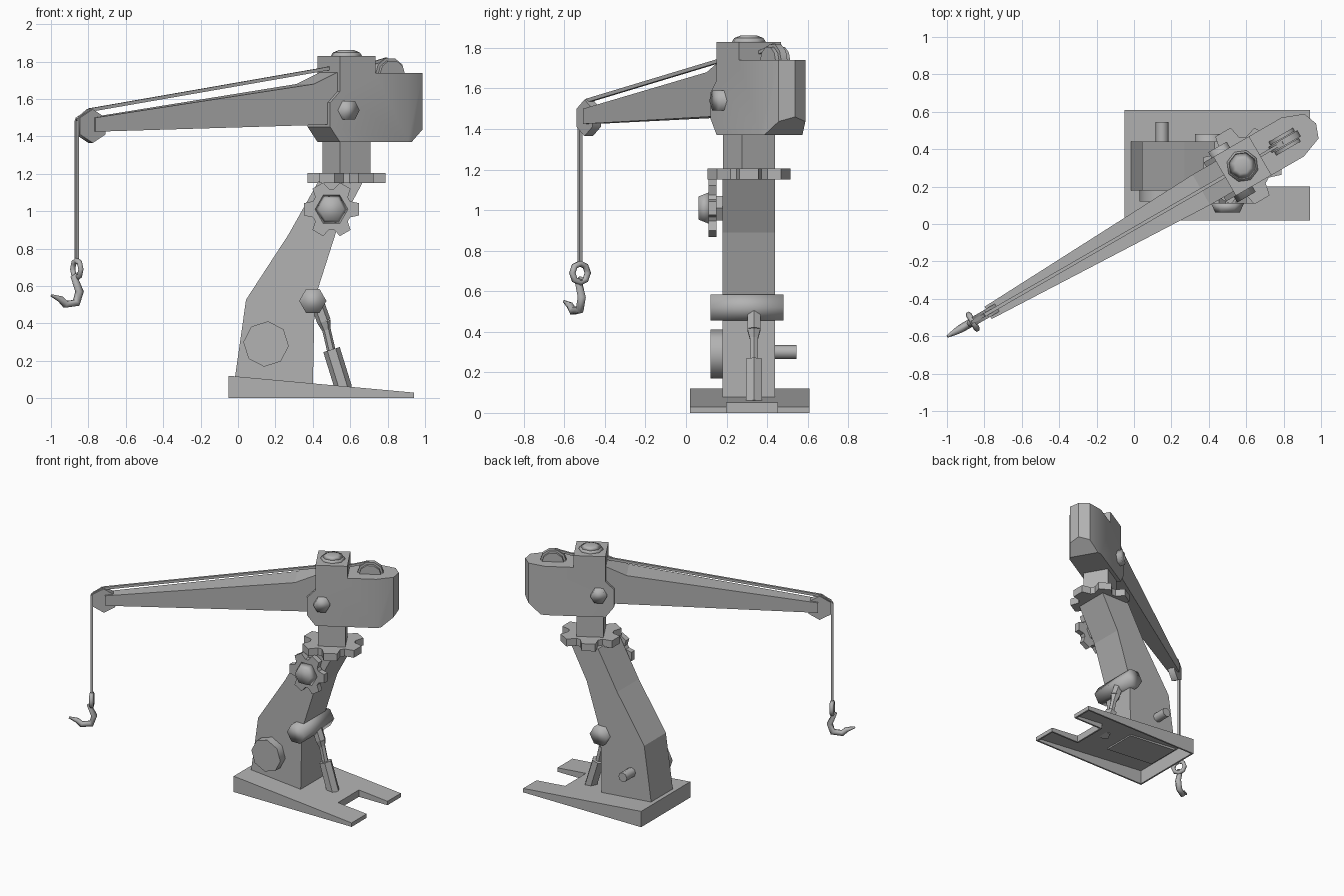
import bpy, bmesh, math
from mathutils import Matrix, Vector

if "Cube" in bpy.data.objects:
    bpy.data.objects.remove(bpy.data.objects["Cube"])

metal = bpy.data.materials.new("plain grey metal")
metal.use_nodes = True
grey = (0.45, 0.45, 0.45, 1)
metal.diffuse_color = grey
metal.node_tree.nodes["Principled BSDF"].inputs["Base Color"].default_value = grey

# Slewing frame: local x runs along the boom (rear is +x), local y across it
SLEW = Matrix.Translation((0.58, 0.31, 0)) @ Matrix.Rotation(math.radians(30), 4, 'Z')
WORLD = Matrix.Identity(4)


def finish(name, bm, frame=WORLD, smooth=None):
    bmesh.ops.recalc_face_normals(bm, faces=bm.faces)
    mesh = bpy.data.meshes.new(name)
    bm.to_mesh(mesh)
    bm.free()
    obj = bpy.data.objects.new(name, mesh)
    obj.matrix_world = frame
    bpy.context.collection.objects.link(obj)
    mesh.materials.append(metal)
    if smooth:
        bpy.ops.object.select_all(action='DESELECT')
        obj.select_set(True)
        bpy.context.view_layer.objects.active = obj
        bpy.ops.object.shade_smooth_by_angle(angle=math.radians(smooth))
    return obj


def prism(points, lo, hi, upright=True):
    """Extrude an outline: upright ones lie in xz, others in xy."""
    bm = bmesh.new()
    place = (lambda a, b, d: (a, d, b)) if upright else (lambda a, b, d: (a, b, d))
    ends = [[bm.verts.new(place(a, b, d)) for a, b in points] for d in (lo, hi)]
    for ring in ends:
        bm.faces.new(ring)
    n = len(points)
    for i in range(n):
        j = (i + 1) % n
        bm.faces.new((ends[0][i], ends[0][j], ends[1][j], ends[1][i]))
    return bm


def rod(name, a, b, r1, r2=None, sides=6, roll=90, frame=WORLD, smooth=None):
    a, b = Vector(a), Vector(b)
    axis = b - a
    turn = axis.to_track_quat('Z', 'Y').to_matrix().to_4x4()
    bm = bmesh.new()
    bmesh.ops.create_cone(bm, cap_ends=True, segments=sides, radius1=r1,
                          radius2=r1 if r2 is None else r2, depth=axis.length,
                          matrix=Matrix.Translation((a + b) / 2) @ turn
                          @ Matrix.Rotation(math.radians(roll), 4, 'Z'))
    return finish(name, bm, frame, smooth)


def gear_outline(cx, cy, size):
    steps = ((1, -12.7), (1, 12.7), (0.72, 23.6), (0.72, 36.4))
    return [(cx + size * r * math.cos(math.radians(60 * k + d)),
             cy + size * r * math.sin(math.radians(60 * k + d)))
            for k in range(6) for r, d in steps]


# Hollow wedge base with a slot between two prongs
bm = prism([(-0.05, 0.02), (0.94, 0.02), (0.94, 0.20), (0.70, 0.20),
            (0.70, 0.45), (0.94, 0.45), (0.94, 0.61), (-0.05, 0.61)], 0, 1, False)
for v in bm.verts:
    if v.co.z > 0.5:
        v.co.z = 0.12 - 0.09 * (v.co.x + 0.05) / 0.99
bmesh.ops.recalc_face_normals(bm, faces=bm.faces)
bottom = [f for f in bm.faces if f.normal.z < -0.9]
bmesh.ops.delete(bm, geom=bottom, context='FACES_ONLY')
base = finish("base", bm)
shell = base.modifiers.new("shell", 'SOLIDIFY')
shell.thickness = 0.018
shell.offset = -1

# Leaning column
finish("column", prism([(-0.015, 0.09), (-0.015, 0.12), (0.043, 0.527), (0.27, 0.875),
                        (0.43, 1.16), (0.67, 1.16), (0.525, 0.89), (0.41, 0.53),
                        (0.40, 0.058)], 0.18, 0.44))

# Pins and drum on the column
rod("pivot_pin", (0.40, 0.12, 0.52), (0.40, 0.48, 0.52), 0.073, smooth=180)
rod("side_drum", (0.15, 0.12, 0.29), (0.15, 0.20, 0.29), 0.122, sides=8, roll=95, smooth=60)
rod("rear_peg", (0.15, 0.42, 0.30), (0.15, 0.545, 0.30), 0.035, sides=8, smooth=60)

# Piston
rod("piston_barrel", (0.565, 0.335, 0.05), (0.50, 0.335, 0.26), 0.046, roll=0)
rod("piston_rod", (0.50, 0.335, 0.25), (0.465, 0.335, 0.40), 0.023, roll=0)
rod("piston_neck", (0.472, 0.335, 0.365), (0.46, 0.335, 0.41), 0.023, 0.037, roll=0)
rod("piston_head", (0.46, 0.335, 0.41), (0.42, 0.335, 0.52), 0.037, roll=0)

# Gears
finish("side_gear", prism(gear_outline(0.5, 1.01, 0.15), 0.11, 0.15))
rod("side_gear_hub", (0.5, 0.11, 1.01), (0.5, 0.062, 1.01), 0.088, 0.066, smooth=180)
rod("side_gear_axle", (0.5, 0.14, 1.01), (0.5, 0.2, 1.01), 0.07)
finish("slewing_gear", prism(gear_outline(0.58, 0.31, 0.214), 1.15, 1.205, False))

# Post and head
half = 0.094
finish("post", prism([(-half, -half), (half, -half), (half, half), (-half, half)],
                     1.2, 1.39, False), SLEW)
bm = prism([(-0.11, 1.83), (-0.11, 1.64), (-0.17, 1.58), (-0.17, 1.45), (-0.11, 1.37),
            (0.34, 1.37), (0.455, 1.46), (0.455, 1.74), (0.11, 1.74), (0.11, 1.83)],
           -0.12, 0.12)
for side in (-1, 1):
    for u, v, nx, ny in ((0.31, 0.12, 0.38, 1), (0.425, 0.078, 1, 0.38)):
        bmesh.ops.bisect_plane(bm, geom=bm.verts[:] + bm.edges[:] + bm.faces[:],
                               plane_co=(u, side * v, 1.5), plane_no=(nx, side * ny, 0),
                               clear_outer=True)
        bmesh.ops.holes_fill(bm, edges=[e for e in bm.edges if e.is_boundary], sides=0)
finish("head", bm, SLEW, 35)
rod("head_pin", (-0.065, -0.155, 1.54), (-0.065, 0.155, 1.54), 0.057, frame=SLEW, smooth=180)
rod("head_cap", (0, 0, 1.82), (0, 0, 1.848), 0.092, 0.075, sides=8, frame=SLEW, smooth=180)
rod("head_cap_top", (0, 0, 1.848), (0, 0, 1.862), 0.075, 0.04, sides=8, frame=SLEW, smooth=180)

# Rear winch: a wheel between two cheeks
rod("winch_wheel", (0.26, -0.018, 1.73), (0.26, 0.018, 1.73), 0.092, sides=10, frame=SLEW, smooth=60)
for side in (-1, 1):
    rod("winch_cheek", (0.26, side * 0.022, 1.73), (0.26, side * 0.042, 1.73), 0.078,
        sides=10, frame=SLEW, smooth=60)
rod("winch_rope", (0.1, 0, 1.775), (0.25, 0, 1.815), 0.011, sides=4, roll=45, frame=SLEW)

# Tapering boom
bm = prism([(-0.08, 1.755), (-0.254, 1.68), (-1.57, 1.50), (-1.57, 1.425), (-0.08, 1.465)], -1, 1)
for v in bm.verts:
    v.co.y *= 0.038 + 0.056 * min(1, (v.co.x + 1.57) / 1.32)
finish("boom", bm, SLEW)
rod("tip_pulley", (-1.58, -0.024, 1.455), (-1.58, 0.024, 1.455), 0.09, roll=0, frame=SLEW, smooth=60)

# Rope runs
run = [(-0.1, 0, 1.765), (-1.59, 0, 1.54), (-1.665, 0, 1.485), (-1.665, 0, 0.745)]
for a, b in zip(run, run[1:]):
    rod("rope", a, b, 0.013, sides=4, roll=45, frame=SLEW)


def tube(name, points, radius, closed=False):
    curve = bpy.data.curves.new(name, 'CURVE')
    curve.dimensions = '3D'
    curve.bevel_depth = radius
    curve.bevel_resolution = 1
    curve.use_fill_caps = True
    line = curve.splines.new('POLY')
    line.points.add(len(points) - 1)
    for p, (x, y, z, r) in zip(line.points, points):
        p.co = (x, y, z, 1)
        p.radius = r
    line.use_cyclic_u = closed
    line.use_smooth = True
    curve.materials.append(metal)
    obj = bpy.data.objects.new(name, curve)
    obj.matrix_world = SLEW
    bpy.context.collection.objects.link(obj)


# Ring and hook
tube("hook_ring", [(-1.665, 0.044 * math.sin(k * math.pi / 4),
                    0.69 + 0.047 * math.cos(k * math.pi / 4), 1) for k in range(8)], 0.016, True)
tube("hook", [(-1.655, 0, 0.665, 0.5), (-1.68, 0, 0.645, 0.9), (-1.648, 0, 0.57, 1),
              (-1.668, 0, 0.51, 1), (-1.735, 0, 0.502, 0.95), (-1.765, 0, 0.53, 0.8),
              (-1.822, 0, 0.55, 0.3)], 0.023)
